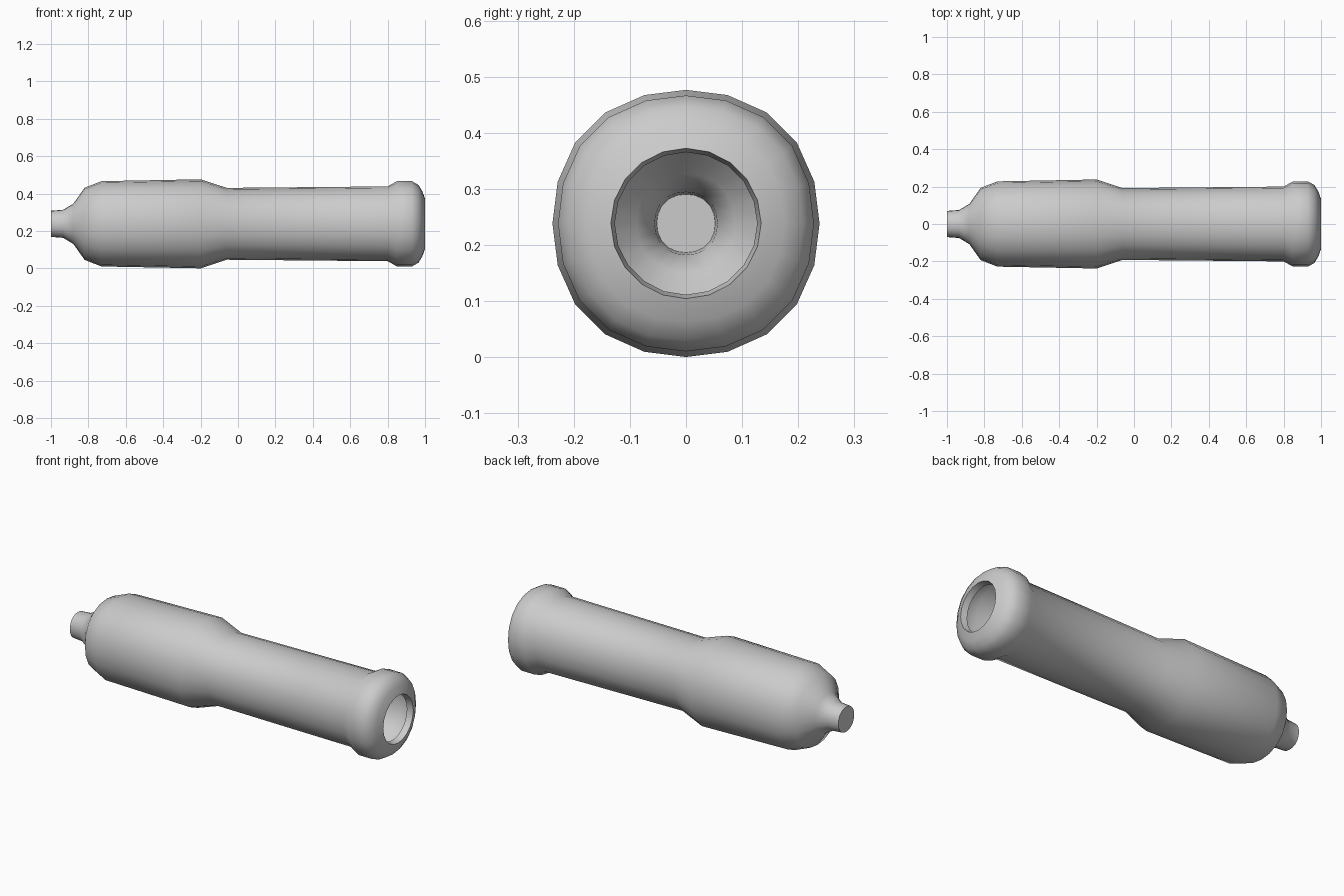
import bpy, bmesh, math

if "Cube" in bpy.data.objects:
    bpy.data.objects.remove(bpy.data.objects["Cube"])

SIDES = 20
AXIS_Z = 0.2385

# Lathe profile (x, radius): rear stub, body, barrel, muzzle ring
outer = [(-1.0, .070), (-.935, .075), (-.88, .108), (-.82, .193), (-.73, .228),
         (-.20, .238), (-.06, .192), (.80, .200), (.85, .228), (.93, .228),
         (.965, .208), (.985, .175), (1.0, .134)]
# Hollow inside: lip, cavity, narrow neck
inner = [(.965, .127), (.957, .155), (.93, .19), (.86, .20), (.80, .175),
         (-.06, .167), (-.20, .213), (-.72, .205), (-.805, .17),
         (-.865, .088), (-.925, .056), (-.985, .052)]


def ring(bm, x, r):
    verts = []
    for i in range(SIDES):
        a = 2 * math.pi * i / SIDES
        # Cross-section is very slightly squared, except at the mouth
        k = 1.0 if abs(r - .13) < .005 else 1 + .03 * math.sin(2 * a) ** 2
        verts.append(bm.verts.new((x, r * k * math.cos(a), AXIS_Z + r * k * math.sin(a))))
    return verts


# Hollow tube body
bm = bmesh.new()
rings = [ring(bm, x, r) for x, r in outer + inner]
for a, b in zip(rings, rings[1:]):
    for i in range(SIDES):
        j = (i + 1) % SIDES
        bm.faces.new((a[i], a[j], b[j], b[i]))
bm.faces.new(rings[0])
bm.faces.new(rings[-1])
bmesh.ops.recalc_face_normals(bm, faces=bm.faces)

mesh = bpy.data.meshes.new("hollow_barrel")
bm.to_mesh(mesh)
bm.free()
barrel = bpy.data.objects.new("hollow_barrel", mesh)
bpy.context.collection.objects.link(barrel)
bpy.context.view_layer.objects.active = barrel
barrel.select_set(True)
bpy.ops.object.shade_smooth_by_angle(angle=math.radians(40))
